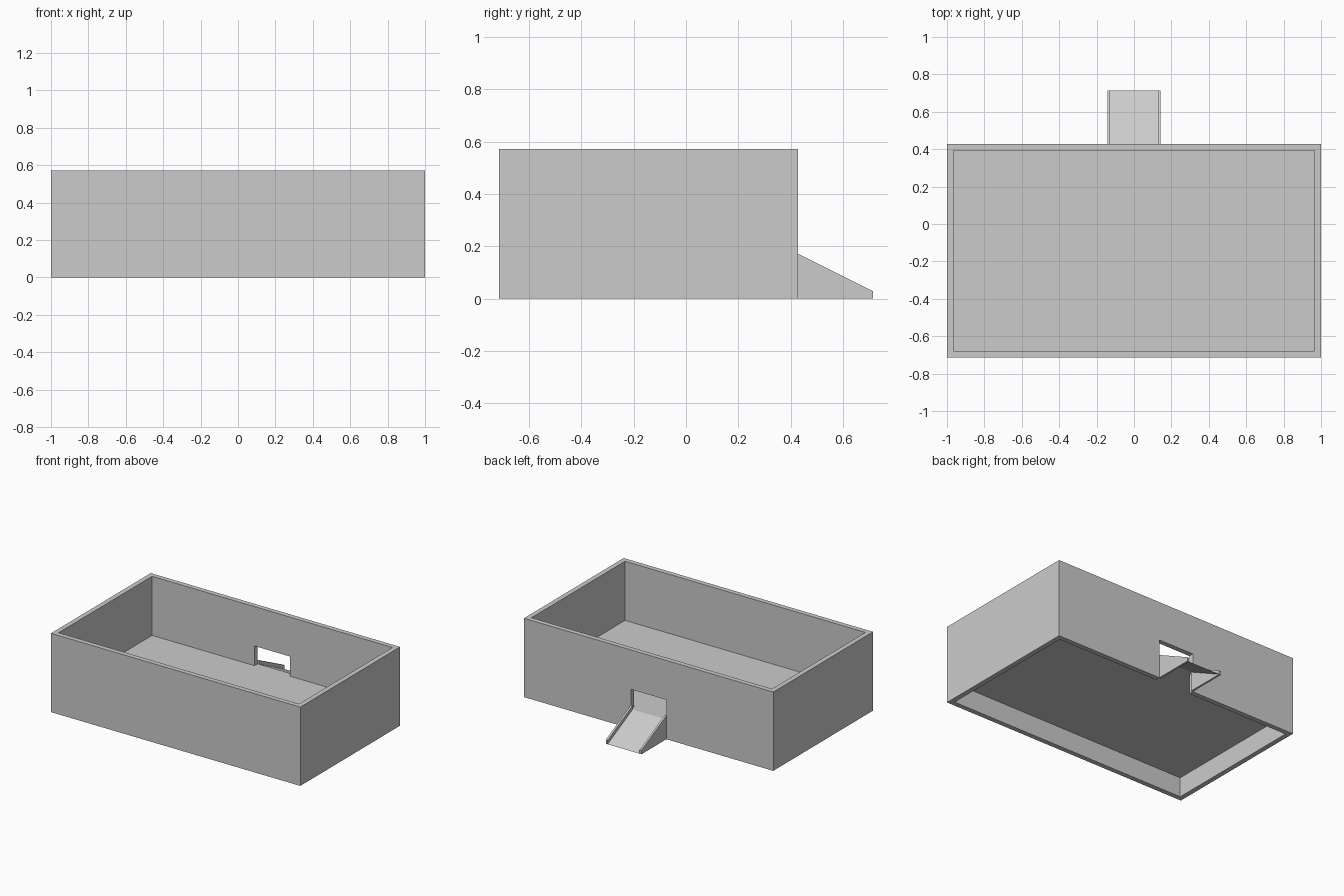
import bpy
from mathutils import Vector

if "Cube" in bpy.data.objects:
    bpy.data.objects.remove(bpy.data.objects["Cube"])

U = 1 / 28                      # model module: wall thickness
X, Y0, Y1, H = 28 * U, -20 * U, 12 * U, 16 * U
FLOOR, DOOR_H, DOOR_X = 4 * U, 8 * U, 4 * U
RAMP_END, RAIL, LIP = 20 * U, 0.4 * U, 0.8 * U


def make(name, verts, faces):
    me = bpy.data.meshes.new(name)
    me.from_pydata(verts, [], faces)
    me.update()
    ob = bpy.data.objects.new(name, me)
    bpy.context.collection.objects.link(ob)
    return ob


def prism(name, outline, offset):
    """Extrude a planar outline by an offset vector."""
    n = len(outline)
    a = [Vector(p) for p in outline]
    verts = a + [p + Vector(offset) for p in a]
    faces = [tuple(reversed(range(n))), tuple(range(n, 2 * n))]
    faces += [(i, (i + 1) % n, n + (i + 1) % n, n + i) for i in range(n)]
    return make(name, verts, faces)


def rect(x, y0, y1, z):
    return [(-x, y0, z), (x, y0, z), (x, y1, z), (-x, y1, z)]


# Outer walls: rectangular ring open at top and bottom
xi, yi0, yi1 = X - U, Y0 + U, Y1 - U
verts = rect(X, Y0, Y1, 0) + rect(xi, yi0, yi1, 0) + rect(X, Y0, Y1, H) + rect(xi, yi0, yi1, H)
faces = []
for i in range(4):
    j = (i + 1) % 4
    faces += [(i, j, 8 + j, 8 + i), (4 + j, 4 + i, 12 + i, 12 + j),
              (8 + i, 8 + j, 12 + j, 12 + i), (j, i, 4 + i, 4 + j)]
walls = make("walls", verts, faces)

# Doorway through the back wall, down to the ground
cutter = prism("doorway_cutter", rect(DOOR_X, yi1 - U, Y1 + U, -U), (0, 0, DOOR_H + U))
cutter.hide_render = True
mod = walls.modifiers.new("doorway", 'BOOLEAN')
mod.operation, mod.solver, mod.object = 'DIFFERENCE', 'EXACT', cutter
bpy.context.view_layer.objects.active = walls
bpy.ops.object.modifier_apply(modifier=mod.name)
bpy.data.objects.remove(cutter)

# Raised thin floor and its sill in the doorway
make("floor", rect(xi, yi0, yi1, FLOOR), [(0, 1, 2, 3)])
make("door_sill", rect(DOOR_X, yi1, Y1, FLOOR), [(0, 1, 2, 3)])

# Thin ramp sheet sloping from the sill to the ground
xr = DOOR_X - RAIL
make("ramp", [(-xr, Y1, FLOOR), (xr, Y1, FLOOR), (xr, RAMP_END, 0), (-xr, RAMP_END, 0)],
     [(0, 3, 2, 1)])

# Ramp side panels reaching the ground
for side, x in (("left", -DOOR_X), ("right", xr)):
    prism("ramp_side_" + side,
          [(x, Y1, 0), (x, RAMP_END, 0), (x, RAMP_END, LIP), (x, Y1, FLOOR + LIP)],
          (RAIL, 0, 0))
